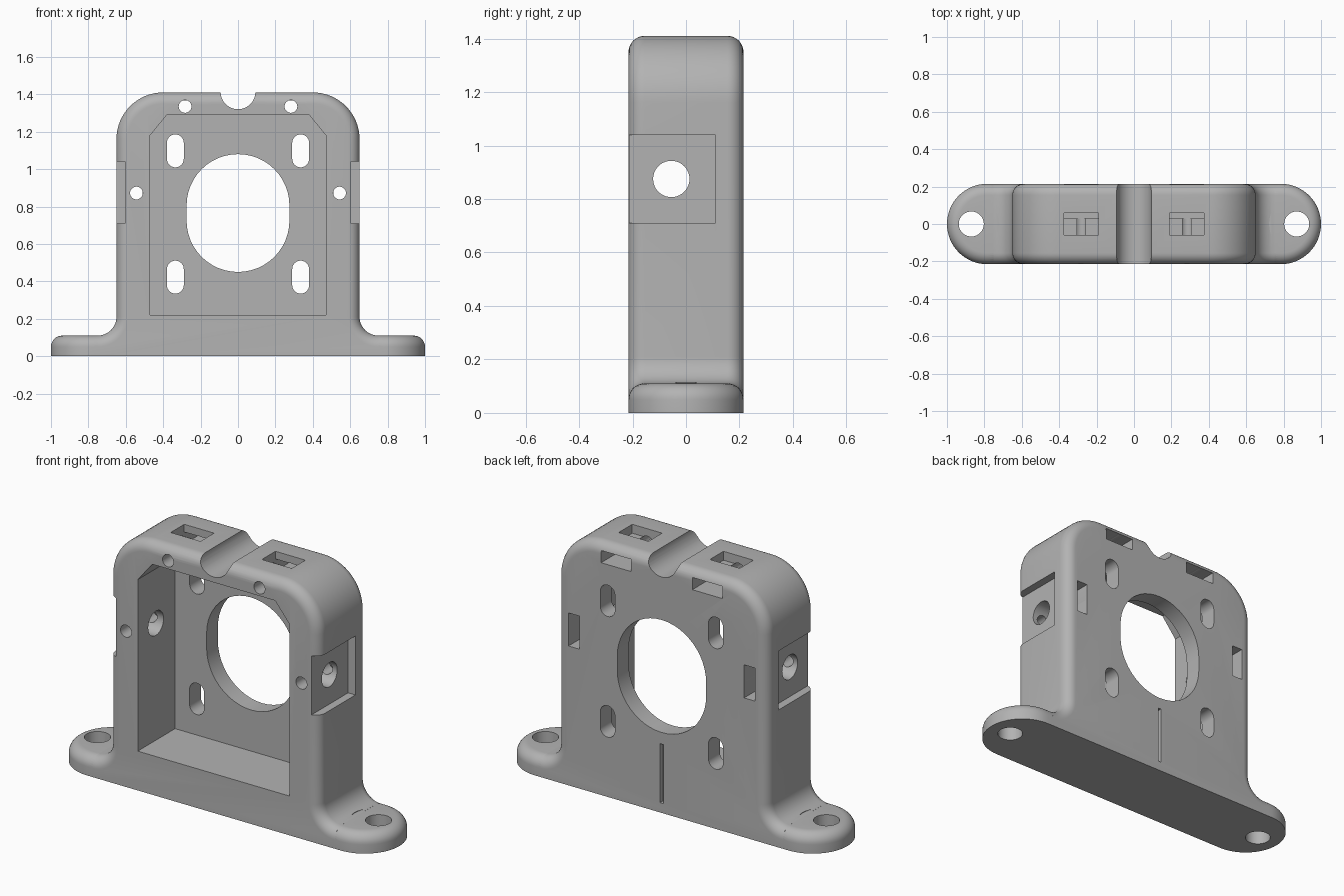
import bpy, bmesh
from math import sin, cos, pi

if "Cube" in bpy.data.objects:
    bpy.data.objects.remove(bpy.data.objects["Cube"])

HALF = 0.215     # half depth of the bracket
ROUND = 0.06     # radius of the soft outer edges
STEPS = 8

grey = bpy.data.materials.new("grey_plastic")
grey.use_nodes = True
grey.diffuse_color = (0.45, 0.45, 0.45, 1)
grey.node_tree.nodes["Principled BSDF"].inputs["Base Color"].default_value = (0.45, 0.45, 0.45, 1)


def arc(cx, cy, r, a0, a1, n=16):
    """Points of an arc, angles in quarter turns."""
    return [(cx + r * cos((a0 + (a1 - a0) * i / n) * pi / 2),
             cy + r * sin((a0 + (a1 - a0) * i / n) * pi / 2)) for i in range(n + 1)]


def loft(name, rings):
    """Closed solid through a list of equal-sized rings."""
    bm = bmesh.new()
    loops = [[bm.verts.new(p) for p in ring] for ring in rings]
    n = len(loops[0])
    for a, b in zip(loops, loops[1:]):
        for i in range(n):
            j = (i + 1) % n
            bm.faces.new((a[i], a[j], b[j], b[i]))
    bm.faces.new(loops[0])
    bm.faces.new(loops[-1])
    bmesh.ops.recalc_face_normals(bm, faces=bm.faces)
    mesh = bpy.data.meshes.new(name)
    bm.to_mesh(mesh)
    bm.free()
    mesh.materials.append(grey)
    ob = bpy.data.objects.new(name, mesh)
    bpy.context.collection.objects.link(ob)
    return ob


PLACE = {"x": lambda u, v, w: (w, u, v), "y": lambda u, v, w: (u, w, v), "z": lambda u, v, w: (u, v, w)}


def prism(name, outline, axis, lo, hi):
    return loft(name, [[PLACE[axis](u, v, w) for u, v in outline] for w in (lo, hi)])


def disc(u, v, r):
    return arc(u, v, r, 0, 4, 40)[:-1]


def rect(u0, u1, v0, v1):
    return [(u0, v0), (u1, v0), (u1, v1), (u0, v1)]


def slot(u, v, r, h):
    """Upright slot; h is half the distance between its end centres."""
    return arc(u, v + h, r, 0, 2, 24) + arc(u, v - h, r, 2, 4, 24)


def body_outline(d):
    """Front outline of the body, inset by d except along the ground."""
    right = [(0.75, 0.0)]
    right += arc(0.75, 0.21, 0.10 + d, 3, 2, 12)
    right += arc(0.40, 1.16, 0.25 - d, 0, 1, 16)
    return right + [(-x, z) for x, z in reversed(right)]


def foot_outline(d):
    r = HALF - 0.0002 - d
    return arc(0.785, 0, r, -1, 1, 32) + arc(-0.785, 0, r, 1, 3, 32)


# Body with soft front and back edges
quarter = [(ROUND * (1 - cos(i / STEPS * pi / 2)), ROUND * (1 - sin(i / STEPS * pi / 2)))
           for i in range(STEPS + 1)]
sections = [(d, HALF - off) for d, off in quarter]
sections = [(d, -y) for d, y in reversed(sections)] + sections
bracket = loft("motor_bracket", [[(x, y, z) for x, z in body_outline(d)] for d, y in sections])

# Foot plate with a soft top edge
levels = [(0, 0)] + [(d, 0.1098 - off) for d, off in reversed(quarter)]
levels = [(0, 0)] + [(d, 0.1098 - ROUND + (ROUND - off)) for off, d in
                     [(o, dd) for dd, o in quarter]]
foot = loft("foot_plate", [[(x, y, z) for x, y in foot_outline(d)] for d, z in levels])


def combine(tool, operation):
    mod = bracket.modifiers.new(operation, "BOOLEAN")
    mod.operation, mod.solver, mod.object = operation, "EXACT", tool
    bpy.context.view_layer.objects.active = bracket
    bpy.ops.object.modifier_apply(modifier=mod.name)
    bpy.data.objects.remove(tool)


combine(foot, "UNION")


def cut(outline, axis, lo, hi):
    tool = prism("cutter", outline, axis, lo, hi)
    tool.hide_render = True
    combine(tool, "DIFFERENCE")


# Motor cavity, shaft opening, cable notch and rear groove
cavity = [(-0.47, 0.22), (0.47, 0.22), (0.47, 1.18), (0.38, 1.29), (-0.38, 1.29), (-0.47, 1.18)]
cut(cavity, "y", -0.3, 0.115)
cut(slot(0, 0.765, 0.275, 0.04), "y", 0, 0.3)
cut(disc(0, 1.413, 0.093), "y", -0.3, 0.3)
cut(rect(-0.01, 0.01, 0.055, 0.385), "y", 0.19, 0.3)

for s in (-1, 1):
    def span(a, b, v0, v1):
        return rect(min(s * a, s * b), max(s * a, s * b), v0, v1)

    # Motor mounting slots
    for z in (0.4225, 1.0975):
        cut(slot(s * 0.335, z, 0.045, 0.043), "y", 0, 0.3)
    # Side recess and its through hole
    cut(span(0.605, 0.70, -0.3, 0.11), "z", 0.71, 1.04)
    cut(disc(-0.055, 0.875, 0.068), "x", *sorted((s * 0.4, s * 0.7)))
    # Front screw holes and rear nut pockets
    cut(disc(s * 0.283, 1.335, 0.034), "y", -0.3, 0.2)
    cut(disc(s * 0.543, 0.872, 0.034), "y", -0.3, 0.2)
    cut(span(0.19, 0.375, 1.30, 1.367), "y", 0.03, 0.3)
    cut(span(0.51, 0.577, 0.78, 0.965), "y", 0.08, 0.3)
    # Top window
    cut(span(0.19, 0.375, -0.06, 0.06), "z", 1.36, 1.5)
    # Foot bolt hole and washer clearance
    cut(disc(s * 0.87, 0, 0.067), "z", -0.1, 0.3)
    cut(disc(s * 0.87, 0, 0.148), "z", 0.111, 0.2)

# Smooth shading with sharp edges kept
bpy.ops.object.select_all(action="DESELECT")
bracket.select_set(True)
bpy.context.view_layer.objects.active = bracket
bpy.ops.object.shade_smooth_by_angle(angle=pi / 6)
